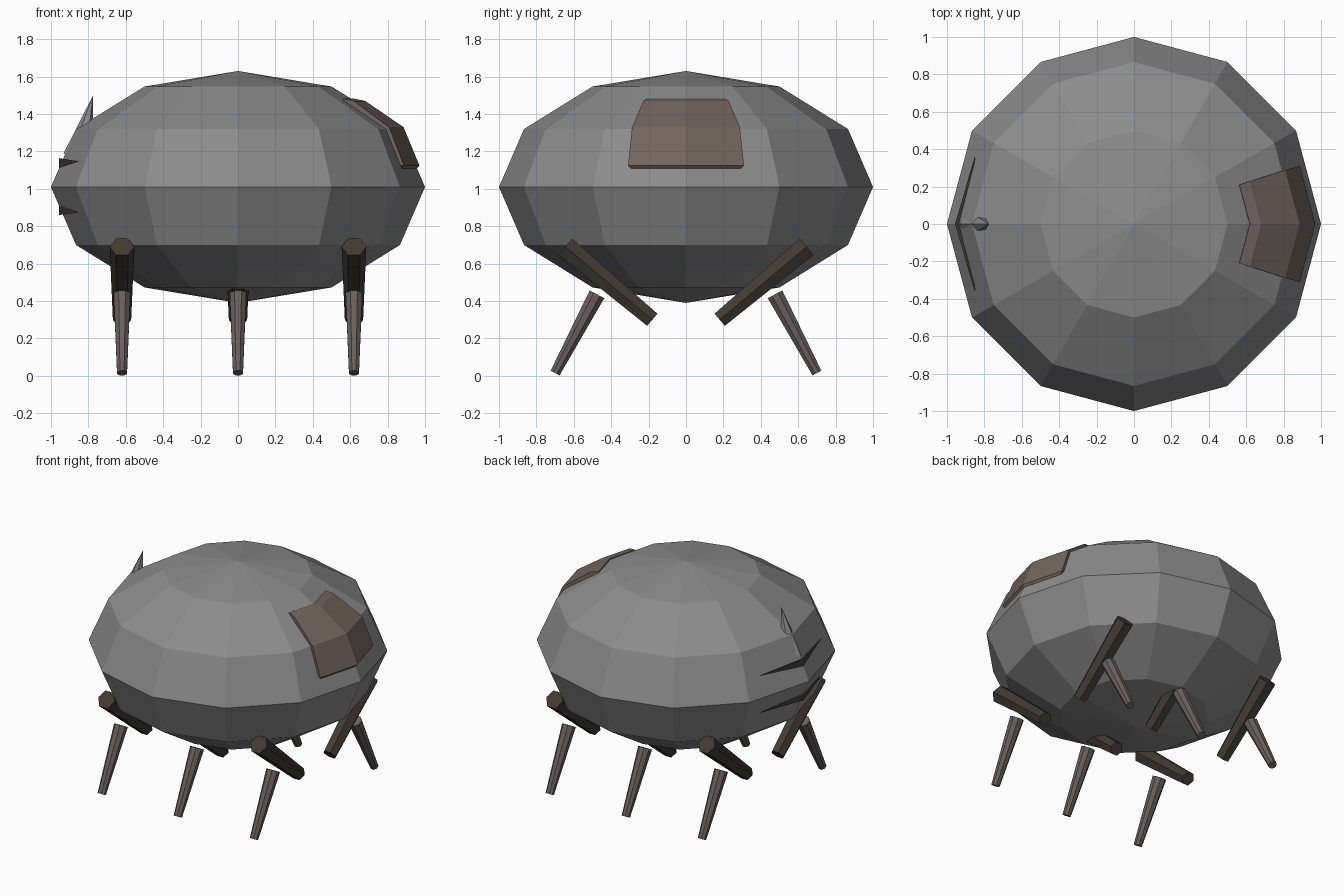
import bpy, bmesh, math
from mathutils import Vector, Matrix

cube = bpy.data.objects.get("Cube")
if cube:
    bpy.data.objects.remove(cube, do_unlink=True)


def material(name, rgb):
    mat = bpy.data.materials.new(name)
    mat.use_nodes = True
    mat.diffuse_color = (*rgb, 1)
    mat.node_tree.nodes["Principled BSDF"].inputs["Base Color"].default_value = (*rgb, 1)
    return mat


grey = material("stone grey", (0.26, 0.26, 0.26))
dark = material("dark brown", (0.055, 0.043, 0.03))
taupe = material("taupe", (0.145, 0.115, 0.105))
clay = material("clay brown", (0.17, 0.13, 0.11))


def finish(name, bm, mat):
    bmesh.ops.recalc_face_normals(bm, faces=bm.faces)
    mesh = bpy.data.meshes.new(name)
    bm.to_mesh(mesh)
    bm.free()
    mesh.materials.append(mat)
    obj = bpy.data.objects.new(name, mesh)
    bpy.context.collection.objects.link(obj)
    return obj


def rod(name, start, end, r1, r2, sides, mat, spin=0):
    """Tapered prism between two points lying in a plane of constant y or x."""
    start, end = Vector(start), Vector(end)
    axis = (end - start).normalized()
    side = Vector((1, 0, 0)) if abs(axis.x) < 0.01 else Vector((0, 1, 0))
    frame = Matrix((side, axis.cross(side), axis)).transposed().to_4x4()
    frame = Matrix.Translation((start + end) / 2) @ frame @ Matrix.Rotation(spin, 4, "Z")
    bm = bmesh.new()
    bmesh.ops.create_cone(bm, cap_ends=True, segments=sides, radius1=r1, radius2=r2,
                          depth=(end - start).length, matrix=frame)
    return finish(name, bm, mat)


# Faceted round body
bm = bmesh.new()
bmesh.ops.create_uvsphere(bm, u_segments=12, v_segments=6, radius=1)
bmesh.ops.transform(bm, verts=bm.verts,
                    matrix=Matrix.Translation((0, 0, 1.01)) @ Matrix.Diagonal((1, 1, 0.62, 1)))
finish("body", bm, grey)

# Six legs: thick upper bone inside the belly line, thin tapered lower bone
for place, x in (("right", -0.62), ("middle", 0), ("left", 0.62)):
    for end, s in (("front", -1), ("back", 1)):
        rod(f"{end}_{place}_upper_leg", (x, s * 0.645, 0.69), (x, s * 0.18, 0.30),
            0.066, 0.049, 6, dark, math.pi / 6)
        rod(f"{end}_{place}_lower_leg", (x, s * 0.476, 0.436), (x, s * 0.70, 0.015),
            0.048, 0.029, 8, taupe, math.pi / 8)

# Face plate hugging the body: rows of ridge x, height, half width
rows = [(0.62, 1.482, 0.21), (0.68, 1.47, 0.228), (0.885, 1.33, 0.288),
        (0.97, 1.125, 0.31), (0.95, 1.1, 0.285)]
bm = bmesh.new()
fold = math.tan(math.radians(15))
grid = [[bm.verts.new((x - abs(s) * w * fold, s * w, z)) for s in (-1, 0, 1)]
        for x, z, w in rows]
for upper, lower in zip(grid, grid[1:]):
    for i in range(2):
        bm.faces.new((upper[i], lower[i], lower[i + 1], upper[i + 1]))
plate = finish("face_plate", bm, clay)
thick = plate.modifiers.new("thickness", "SOLIDIFY")
thick.thickness = 0.05
thick.offset = -1

# Tail spike
rod("tail_spike", (-0.855, 0, 1.17), (-0.775, 0, 1.5), 0.08, 0, 6, grey)

# Two pointed fins wrapped around the rear of the body
for name, z, lift in (("upper_tail_fin", 1.137, 0.01), ("lower_tail_fin", 0.887, -0.013)):
    bm = bmesh.new()
    top, bottom, inner = (bm.verts.new(p) for p in
                          ((-0.957, 0, z + 0.027), (-0.957, 0, z - 0.027), (-0.88, 0, z)))
    for s in (-1, 1):
        tip = bm.verts.new((-0.85, s * 0.36, z + lift))
        for a, b in ((top, bottom), (bottom, inner), (inner, top)):
            bm.faces.new((a, b, tip))
    finish(name, bm, dark)
